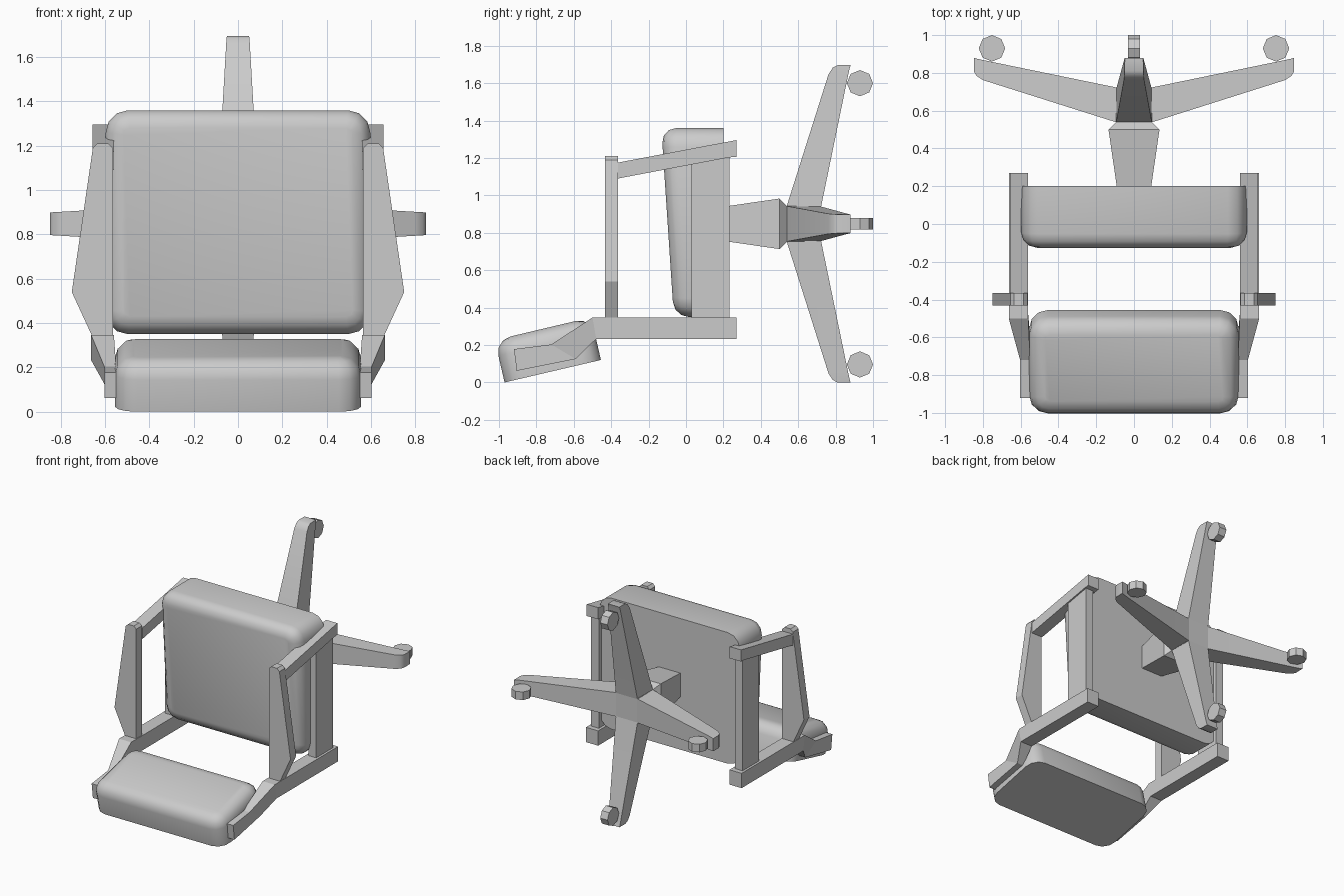
import bpy, bmesh, math
from mathutils import Vector

if "Cube" in bpy.data.objects:
    bpy.data.objects.remove(bpy.data.objects["Cube"])

CZ = 0.848  # height of the swivel axis (the chair lies on its back)


def finish(name, bm, smooth=None):
    bmesh.ops.recalc_face_normals(bm, faces=bm.faces)
    me = bpy.data.meshes.new(name)
    bm.to_mesh(me)
    bm.free()
    ob = bpy.data.objects.new(name, me)
    bpy.context.collection.objects.link(ob)
    if smooth:
        bpy.ops.object.select_all(action='DESELECT')
        ob.select_set(True)
        bpy.context.view_layer.objects.active = ob
        bpy.ops.object.shade_smooth_by_angle(angle=math.radians(smooth))
    return ob


def loft(name, rings, smooth=None):
    bm = bmesh.new()
    vs = [[bm.verts.new(p) for p in ring] for ring in rings]
    n = len(rings[0])
    for a, b in zip(vs, vs[1:]):
        for i in range(n):
            j = (i + 1) % n
            bm.faces.new((a[i], a[j], b[j], b[i]))
    bm.faces.new(vs[0])
    bm.faces.new(vs[-1])
    return finish(name, bm, smooth)


def box(name, x0, x1, y0, y1, z0, z1):
    return loft(name, [[(x0, y0, z), (x1, y0, z), (x1, y1, z), (x0, y1, z)] for z in (z0, z1)])


def cushion(name, hw, profile, r_side, r_top):
    """Side profile: two base points, then two padded-face points, as (y, z)."""
    a, b, c, d = profile
    bm = bmesh.new()
    base = [bm.verts.new((x, *p)) for x, p in ((-hw, a), (hw, a), (hw, b), (-hw, b))]
    top = [bm.verts.new((x, *p)) for x, p in ((-hw, d), (hw, d), (hw, c), (-hw, c))]
    bm.faces.new(base)
    bm.faces.new(top)
    for i in range(4):
        j = (i + 1) % 4
        bm.faces.new((base[i], base[j], top[j], top[i]))
    bmesh.ops.recalc_face_normals(bm, faces=bm.faces)
    mid = sum((v.co for v in top), Vector()) / 4
    posts = [bm.edges.get((base[i], top[i])) for i in range(4)]
    bmesh.ops.bevel(bm, geom=posts, offset=r_side, segments=3, profile=0.5, affect='EDGES')
    face = min(bm.faces, key=lambda f: (f.calc_center_median() - mid).length)
    bmesh.ops.bevel(bm, geom=list(face.edges), offset=r_top, segments=3, profile=0.5, affect='EDGES')
    return finish(name, bm, 40)


# Padded seat and backrest
cushion("seat", 0.597, [(0.2, 1.36), (0.2, 0.35), (-0.065, 0.35), (-0.132, 1.36)], 0.1, 0.08)
cushion("backrest", 0.555, [(-0.97, 0.0), (-0.455, 0.12), (-0.507, 0.348), (-1.022, 0.226)], 0.1, 0.085)

# Side frames: lower rail, upper rail, post and armrest on each side
rail = [(-0.92, 0.178, -0.905, 0.062, 0.55, 0.603), (-0.72, 0.203, -0.59, 0.125, 0.55, 0.603),
        (-0.5, 0.347, -0.48, 0.233, 0.56, 0.663), (0.27, 0.347, 0.27, 0.233, 0.56, 0.663)]
upper = [(-0.365, 1.175, 1.09), (0.23, 1.288, 1.203), (0.27, 1.296, 1.206)]
arm = [(0.565, 0.345), (0.66, 0.345), (0.75, 0.54), (0.655, 1.19), (0.635, 1.21), (0.585, 1.21), (0.565, 1.19)]
for s, side in ((-1, "left"), (1, "right")):
    loft(side + "_lower_rail", [[(s * x0, yt, zt), (s * x1, yt, zt), (s * x1, yb, zb), (s * x0, yb, zb)]
                                for yt, zt, yb, zb, x0, x1 in rail])
    loft(side + "_upper_rail", [[(s * 0.56, y, t), (s * 0.657, y, t), (s * 0.657, y, b), (s * 0.56, y, b)]
                                for y, t, b in upper])
    box(side + "_post", s * 0.58, s * 0.645, 0.03, 0.232, 0.34, 1.215)
    loft(side + "_armrest", [[(s * x, y, z) for x, z in arm] for y in (-0.432, -0.364)])

# Flared support column under the seat
loft("column", [[(a * h, y, CZ + b * h) for a, b in ((-1, -1), (1, -1), (1, 1), (-1, 1))]
                for y, h in ((0.19, 0.09), (0.5, 0.135), (0.54, 0.095))])

# Four-armed star base with octagonal casters
box("base_hub", -0.095, 0.095, 0.535, 0.722, CZ - 0.095, CZ + 0.095)
sections = [(0.09, 0.095, 0.537, 0.722), (0.80, 0.054, 0.762, 0.868),
            (0.835, 0.052, 0.785, 0.876), (0.848, 0.05, 0.81, 0.88)]
for k in range(4):
    c, s = round(math.cos(k * math.pi / 2)), round(math.sin(k * math.pi / 2))

    def place(r, w, y):
        return (r * c - w * s, y, CZ + r * s + w * c)

    loft(f"base_leg_{k + 1}", [[place(r, -w, y0), place(r, w, y0), place(r, w * 0.97, y1), place(r, -w * 0.97, y1)]
                               for r, w, y0, y1 in sections], 30)
    loft(f"caster_{k + 1}", [[place(0.752 + 0.07 * math.cos(i * math.pi / 4), w, 0.93 + 0.07 * math.sin(i * math.pi / 4))
                              for i in range(8)] for w in (-0.031, 0.031)])
